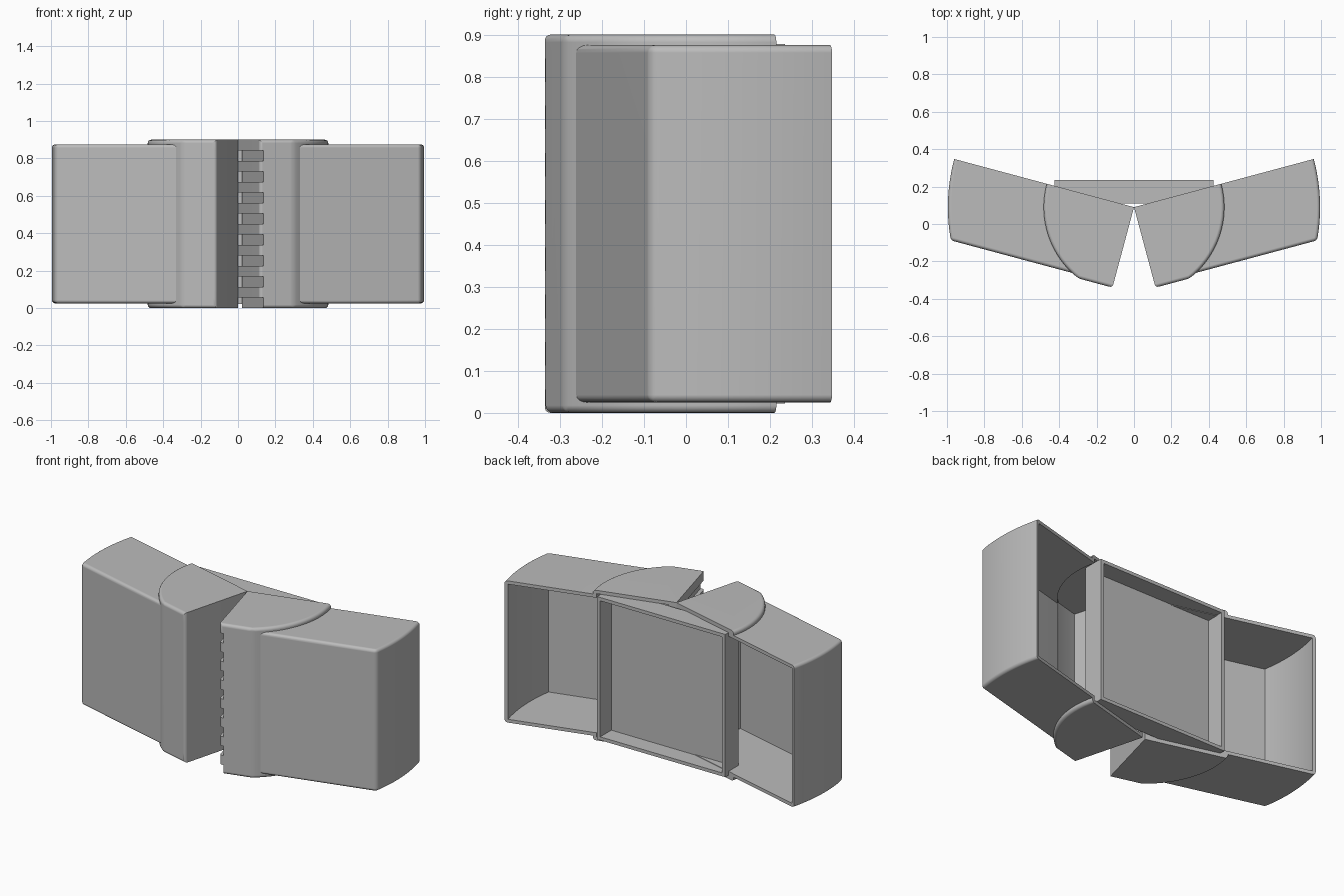
import bpy, bmesh, math
from mathutils import Matrix

if "Cube" in bpy.data.objects:
    bpy.data.objects.remove(bpy.data.objects["Cube"], do_unlink=True)

TILT = math.radians(15)
HINGE_Y = 0.09
HEIGHT = 0.9
WALL = 0.02
ROWS = 16

grey = bpy.data.materials.new("plain grey")
grey.use_nodes = True
grey.diffuse_color = (0.5, 0.5, 0.5, 1)
grey.node_tree.nodes["Principled BSDF"].inputs["Base Color"].default_value = (0.5, 0.5, 0.5, 1)


def sector(start, radius, front, back=0.0, steps=16):
    """Plan outline: straight front, round outer end centred on the hinge."""
    a0 = -math.asin(front / radius)
    a1 = math.asin(back / radius)
    arc = [a0 + (a1 - a0) * i / steps for i in range(steps + 1)]
    return ([(start, back), (start, -front)]
            + [(radius * math.cos(a), radius * math.sin(a)) for a in arc])


def add_prism(bm, outline, z0, z1):
    low = [bm.verts.new((u, v, z0)) for u, v in outline]
    high = [bm.verts.new((u, v, z1)) for u, v in outline]
    bm.faces.new(low[::-1])
    bm.faces.new(high)
    for i in range(len(low)):
        j = (i + 1) % len(low)
        bm.faces.new((low[i], low[j], high[j], high[i]))


def rectangle(x0, x1, y0, y1):
    return [(x0, y0), (x1, y0), (x1, y1), (x0, y1)]


def make_object(name, prisms, matrix, bevel=0.0):
    bm = bmesh.new()
    for outline, z0, z1 in prisms:
        add_prism(bm, outline, z0, z1)
    bmesh.ops.recalc_face_normals(bm, faces=bm.faces)
    if bevel:
        # round the outside corners, keep the rear rim and hinge side crisp
        start = min(v.co.x for v in bm.verts)
        edges = [e for e in bm.edges
                 if e.calc_face_angle() > math.radians(20)
                 and any(v.co.y < -0.001 for v in e.verts)
                 and any(v.co.x > start + 0.001 or abs(e.verts[0].co.z - e.verts[1].co.z) > 0.1
                         for v in e.verts)]
        bmesh.ops.bevel(bm, geom=edges, offset=bevel, segments=4, profile=0.5, affect='EDGES')
    bm.transform(matrix)
    bmesh.ops.recalc_face_normals(bm, faces=bm.faces)
    mesh = bpy.data.meshes.new(name)
    bm.to_mesh(mesh)
    bm.free()
    mesh.materials.append(grey)
    obj = bpy.data.objects.new(name, mesh)
    bpy.context.collection.objects.link(obj)
    return obj


def finish(obj, cutters):
    """Cut the hollows, then shade."""
    bpy.ops.object.select_all(action='DESELECT')
    obj.select_set(True)
    bpy.context.view_layer.objects.active = obj
    for cutter in cutters:
        mod = obj.modifiers.new("cut", 'BOOLEAN')
        mod.operation = 'DIFFERENCE'
        mod.solver = 'EXACT'
        mod.object = cutter
        bpy.ops.object.modifier_apply(modifier=mod.name)
    bpy.ops.object.shade_smooth_by_angle(angle=math.radians(30))
    mod = obj.modifiers.new("flat areas", 'WEIGHTED_NORMAL')
    mod.keep_sharp = True


# Two mirrored halves, each a hollow wing on a hollow round knuckle
for label, side in (("left", 1), ("right", -1)):
    place = (Matrix.Translation((0, HINGE_Y, 0)) @ Matrix.Diagonal((side, 1, 1, 1))
             @ Matrix.Rotation(TILT, 4, 'Z'))
    wing = make_object(label + "_wing", [(sector(0.05, 0.995, 0.425), 0.025, 0.875)], place, 0.018)
    knuckle = make_object(label + "_knuckle", [(sector(0, 0.483, 0.445), 0, HEIGHT)], place, 0.018)

    # cutters for the hollows
    wing_hollow = make_object(
        "wing_hollow", [(sector(0.06, 0.975, 0.405, 0.1), 0.045, 0.855)], place)
    knuckle_hollow = make_object(
        "knuckle_hollow", [(sector(0.045, 0.463, 0.422, 0.1), WALL, HEIGHT - WALL)], place)

    # alternating slots so the two faces mesh
    step = HEIGHT / ROWS
    slots = []
    for row in range(0 if side > 0 else 1, ROWS, 2):
        z0 = row * step if row else -0.1
        z1 = (row + 1) * step if row < ROWS - 1 else 1
        slots.append((rectangle(-0.1, 0.022, -0.6, 0.1), z0, z1))
    tooth_slots = make_object("tooth_slots", slots, place)

    finish(wing, [wing_hollow, knuckle_hollow])
    finish(knuckle, [knuckle_hollow, wing_hollow, tooth_slots])
    for cutter in (wing_hollow, knuckle_hollow, tooth_slots):
        bpy.data.objects.remove(cutter, do_unlink=True)

# Shallow tray bridging the halves, open at the back
tray = make_object("centre_tray", [(rectangle(-0.425, 0.425, 0.11, 0.235), 0.022, 0.878)],
                   Matrix.Identity(4))
tray_hollow = make_object("tray_hollow", [(rectangle(-0.405, 0.405, 0.13, 0.4), 0.042, 0.858)],
                          Matrix.Identity(4))
finish(tray, [tray_hollow])
bpy.data.objects.remove(tray_hollow, do_unlink=True)
